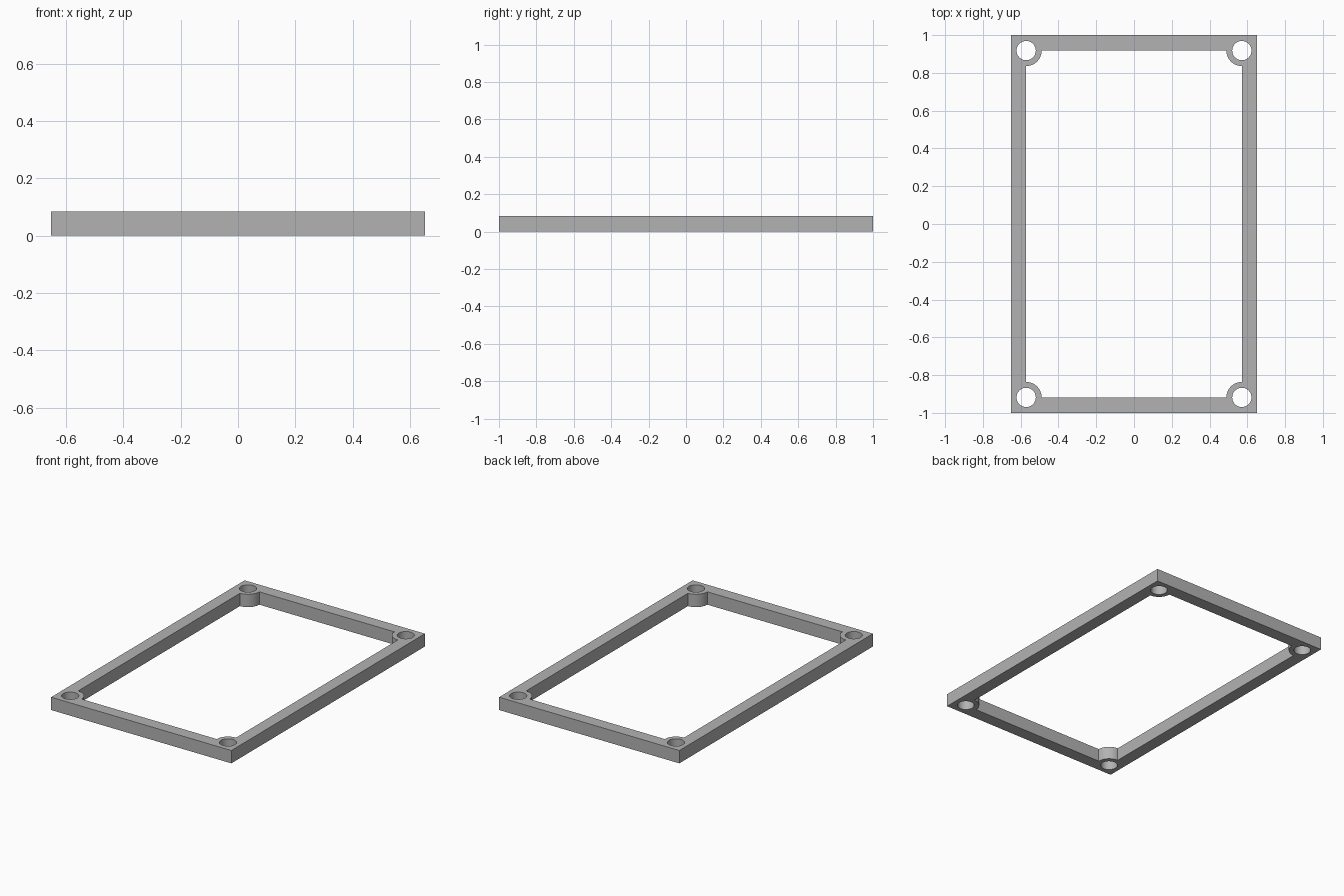
import bpy, bmesh
from math import cos, sin, pi

cube = bpy.data.objects.get("Cube")
if cube:
    bpy.data.objects.remove(cube, do_unlink=True)

HALF_X, HALF_Y, HEIGHT = 0.652, 1.0, 0.084   # outer frame
IN_X, IN_Y = 0.571, 0.918                    # inner opening, also screw centres
BOSS_R, HOLE_R = 0.082, 0.051
STEPS = 12                                   # segments per quarter circle
CORNERS = [(1, 1), (-1, 1), (-1, -1), (1, -1)]

grey = bpy.data.materials.new("mid_grey")
grey.use_nodes = True
colour = (0.45, 0.45, 0.45, 1)
grey.diffuse_color = colour
grey.node_tree.nodes["Principled BSDF"].inputs["Base Color"].default_value = colour


def arc(cx, cy, r, start, sweep, steps):
    return [(cx + r * cos(start + sweep * i / steps),
             cy + r * sin(start + sweep * i / steps)) for i in range(steps + 1)]


# outer rectangle, opening with rounded screw bosses, and screw holes
loops = [[(sx * HALF_X, sy * HALF_Y) for sx, sy in CORNERS]]
opening = []
for k, (sx, sy) in enumerate(CORNERS):
    opening += arc(sx * IN_X, sy * IN_Y, BOSS_R, (k + 3) * pi / 2, -pi / 2, STEPS)
    loops.append(arc(sx * IN_X, sy * IN_Y, HOLE_R, 0, 2 * pi, STEPS * 4)[:-1])
loops.append(opening)

# filled, extruded profile
curve = bpy.data.curves.new("frame_profile", "CURVE")
curve.dimensions = "2D"
curve.fill_mode = "BOTH"
curve.extrude = HEIGHT / 2
for points in loops:
    spline = curve.splines.new("POLY")
    spline.points.add(len(points) - 1)
    for point, (x, y) in zip(spline.points, points):
        point.co = (x, y, HEIGHT / 2, 1)
    spline.use_cyclic_u = True

# turn the profile into one welded mesh
helper = bpy.data.objects.new("profile_helper", curve)
bpy.context.collection.objects.link(helper)
bpy.context.view_layer.update()
mesh = bpy.data.meshes.new_from_object(
    helper.evaluated_get(bpy.context.evaluated_depsgraph_get()))
bpy.data.objects.remove(helper, do_unlink=True)

bm = bmesh.new()
bm.from_mesh(mesh)
bmesh.ops.remove_doubles(bm, verts=bm.verts, dist=0.0001)
low = min(v.co.z for v in bm.verts)
bmesh.ops.translate(bm, verts=bm.verts, vec=(0, 0, -low))
bmesh.ops.recalc_face_normals(bm, faces=bm.faces)
bm.to_mesh(mesh)
bm.free()

frame = bpy.data.objects.new("spacer_frame", mesh)
bpy.context.collection.objects.link(frame)
mesh.materials.clear()
mesh.materials.append(grey)

# smooth hole and boss walls, sharp edges elsewhere
for obj in bpy.context.selected_objects:
    obj.select_set(False)
frame.select_set(True)
bpy.context.view_layer.objects.active = frame
bpy.ops.object.shade_smooth_by_angle(angle=pi / 6)
